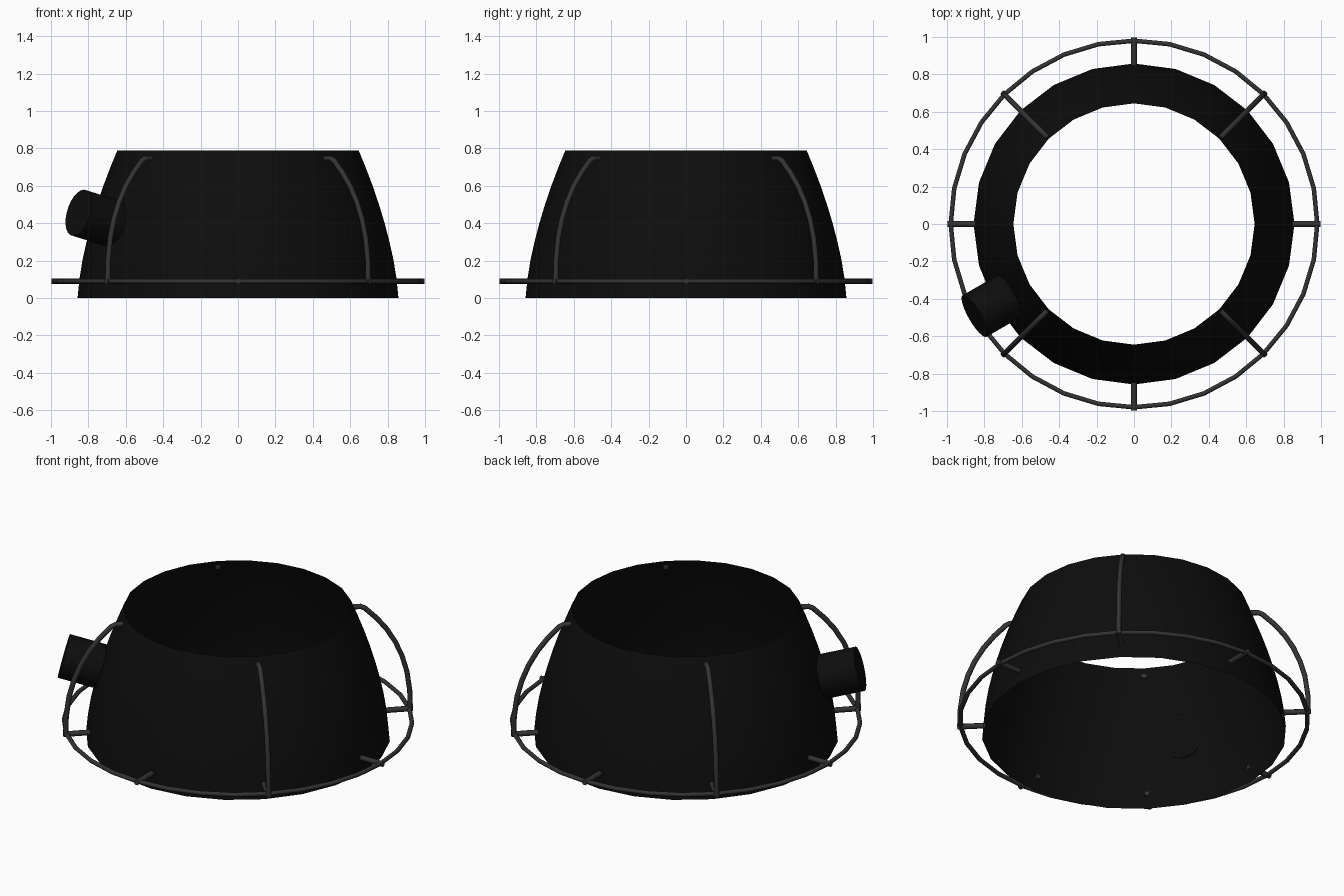
import bpy, bmesh, math
from mathutils import Vector

if "Cube" in bpy.data.objects:
    bpy.data.objects.remove(bpy.data.objects["Cube"])


def material(name, v):
    m = bpy.data.materials.new(name)
    m.diffuse_color = (v, v, v, 1)
    m.use_nodes = True
    m.node_tree.nodes["Principled BSDF"].inputs["Base Color"].default_value = m.diffuse_color
    return m


BLACK = material("matte black", 0.004)
GREY = material("dark grey metal", 0.033)


def finish(name, bm, mat, angle=40):
    me = bpy.data.meshes.new(name)
    bm.to_mesh(me)
    bm.free()
    me.materials.append(mat)
    ob = bpy.data.objects.new(name, me)
    bpy.context.collection.objects.link(ob)
    bpy.ops.object.select_all(action='DESELECT')
    ob.select_set(True)
    bpy.context.view_layer.objects.active = ob
    bpy.ops.object.shade_smooth_by_angle(angle=math.radians(angle))
    return ob


def polar(r, a, z):
    return Vector((r * math.cos(a), r * math.sin(a), z))


def tube(name, pts, radius, mat, closed=False, sides=8):
    """Sweep a round section along a path, with an upright reference frame."""
    bm = bmesh.new()
    n = len(pts)
    rings = []
    for i, p in enumerate(pts):
        a = pts[(i - 1) % n] if closed or i > 0 else p
        b = pts[(i + 1) % n] if closed or i < n - 1 else p
        t = (b - a).normalized()
        # a path in a vertical plane keeps its side vector; a flat one uses z
        side = Vector((-p.y, p.x, 0)).normalized()
        u = Vector((0, 0, 1)) if abs(t.dot(side)) > 0.9 else side
        w = t.cross(u).normalized()
        rings.append([bm.verts.new(p + radius * (u * math.cos(k) + w * math.sin(k)))
                      for k in (2 * math.pi * (j + 0.5) / sides for j in range(sides))])
    for i in range(n if closed else n - 1):
        r0, r1 = rings[i], rings[(i + 1) % n]
        for j in range(sides):
            k = (j + 1) % sides
            bm.faces.new((r0[j], r0[k], r1[k], r1[j]))
    if not closed:
        bm.faces.new(rings[0])
        bm.faces.new(rings[-1])
    bmesh.ops.recalc_face_normals(bm, faces=bm.faces)
    return finish(name, bm, mat, 50)


# Open curved shade, 24 sides, single skin
profile = [(0.858, 0), (0.848, 0.1), (0.832, 0.2), (0.81, 0.3), (0.784, 0.4),
           (0.754, 0.5), (0.72, 0.6), (0.682, 0.7), (0.645, 0.79)]
bm = bmesh.new()
SEG = 24
rows = [[bm.verts.new(polar(r, 2 * math.pi * i / SEG, z)) for i in range(SEG)]
        for r, z in profile]
for lo, hi in zip(rows, rows[1:]):
    for i in range(SEG):
        k = (i + 1) % SEG
        bm.faces.new((lo[i], lo[k], hi[k], hi[i]))
finish("shade_shell", bm, BLACK)

# Side pipe, square to the shell surface
ang, tilt = math.radians(210), math.radians(15)
axis = polar(math.cos(tilt), ang, math.sin(tilt))
outer = polar(0.984, ang, 0.456)
length = 0.222
bm = bmesh.new()
bmesh.ops.create_cone(bm, cap_ends=True, segments=24, radius1=0.128,
                      radius2=0.128, depth=length)
rot = axis.to_track_quat('Z', 'Y').to_matrix()
for v in bm.verts:
    v.co = rot @ v.co + outer - axis * length / 2
finish("side_pipe", bm, BLACK)

# Guard ring
RING_Z = 0.09
tube("guard_ring", [polar(0.98, 2 * math.pi * i / 32, RING_Z) for i in range(32)],
     0.013, GREY, closed=True)

# Eight short spokes joining shell and ring
for i in range(8):
    a = i * math.pi / 4
    tube(f"spoke_{i}", [polar(0.838, a, RING_Z), polar(0.998, a, RING_Z)], 0.016, GREY)

# Four curved ribs on the diagonals, hooked into the shell at the top
rib = [(0.985, 0.09), (0.982, 0.2), (0.966, 0.32), (0.938, 0.42), (0.9, 0.51),
       (0.85, 0.595), (0.79, 0.67), (0.725, 0.735), (0.7, 0.747), (0.655, 0.747)]
for i in range(4):
    a = math.pi / 4 + i * math.pi / 2
    tube(f"guard_rib_{i}", [polar(r, a, z) for r, z in rib], 0.015, GREY)
